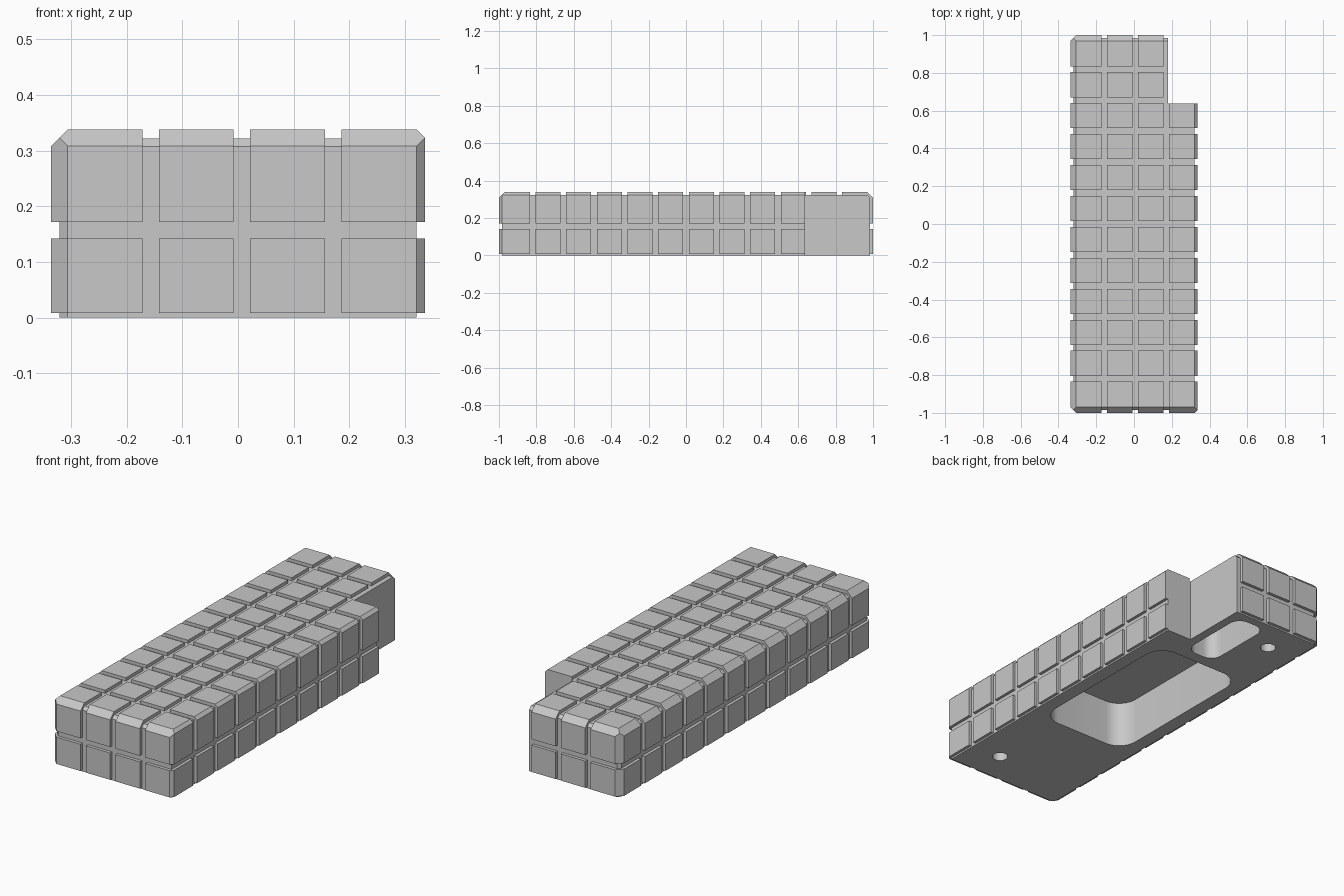
import bpy, bmesh
from mathutils import Vector, Matrix

cube = bpy.data.objects.get("Cube")
if cube:
    bpy.data.objects.remove(cube, do_unlink=True)

grey = bpy.data.materials.new("light grey")
grey.use_nodes = True
grey.diffuse_color = (0.58, 0.58, 0.58, 1)
grey.node_tree.nodes["Principled BSDF"].inputs["Base Color"].default_value = (0.58, 0.58, 0.58, 1)

NOTCH_X, NOTCH_Y = 0.18, 0.637
TILE, PITCH = 0.134, 0.164


def make_object(name, bm):
    mesh = bpy.data.meshes.new(name)
    bm.to_mesh(mesh)
    bm.free()
    mesh.materials.append(grey)
    obj = bpy.data.objects.new(name, mesh)
    bpy.context.collection.objects.link(obj)
    return obj


def box(lo, hi):
    bm = bmesh.new()
    lo, hi = Vector(lo), Vector(hi)
    bmesh.ops.create_cube(bm, size=1, matrix=Matrix.Translation((lo + hi) / 2)
                          @ Matrix.Diagonal((*(hi - lo), 1)))
    return bm


def everything(bm):
    return bm.verts[:] + bm.edges[:] + bm.faces[:]


def chamfered_block(lo, hi, wide, narrow):
    """Box with wide chamfers on the front, back and -x side, narrow ones on +x."""
    bm = box(lo, hi)
    edges = [(-1, 0, 1), (0, -1, 1), (0, 1, 1), (-1, -1, 0), (-1, 1, 0), (1, 0, 1), (1, -1, 0)]
    for direction in edges:
        n = Vector(direction)
        size = narrow if n.x > 0 else wide
        if not size:
            continue
        corner = Vector([h if c > 0 else l for c, l, h in zip(n, lo, hi)])
        reach = n.dot(corner) - size
        cut = bmesh.ops.bisect_plane(bm, geom=everything(bm), dist=1e-6, plane_co=n * reach / 2,
                                     plane_no=n, clear_outer=True)["geom_cut"]
        bmesh.ops.holes_fill(bm, edges=[e for e in cut if isinstance(e, bmesh.types.BMEdge)])
    bmesh.ops.recalc_face_normals(bm, faces=bm.faces)
    return bm


def rounded_box(lo, hi, radius):
    bm = box(lo, hi)
    upright = [e for e in bm.edges if abs(e.verts[0].co.z - e.verts[1].co.z) > 0.01]
    bmesh.ops.bevel(bm, geom=upright, offset=radius, segments=10, profile=0.5, affect='EDGES')
    return bm


def round_hole(x, y, radius, depth):
    bm = bmesh.new()
    bmesh.ops.create_cone(bm, cap_ends=True, segments=32, radius1=radius, radius2=radius,
                          depth=2 * depth, matrix=Matrix.Translation((x, y, 0)))
    return bm


# Body core with the corner notch, two pockets and two screw holes
body = make_object("body", chamfered_block((-0.321, -0.984, 0), (0.321, 0.984, 0.322), 0.015, 0))
cutters = {
    "notch_cutter": box((NOTCH_X, NOTCH_Y, -0.1), (0.5, 1.2, 0.5)),
    "large_pocket_cutter": rounded_box((-0.25, -0.39, -0.1), (0.25, 0.49, 0.235), 0.1),
    "small_pocket_cutter": rounded_box((-0.034, 0.55, -0.1), (0.134, 0.94, 0.235), 0.06),
    "front_hole_cutter": round_hole(0.157, -0.816, 0.037, 0.12),
    "back_hole_cutter": round_hole(-0.157, 0.816, 0.037, 0.12),
}
bpy.context.view_layer.objects.active = body
for name, bm in cutters.items():
    cutter = make_object(name, bm)
    cutter.hide_render = True
    mod = body.modifiers.new(name, 'BOOLEAN')
    mod.operation = 'DIFFERENCE'
    mod.solver = 'EXACT'
    mod.object = cutter
    bpy.ops.object.modifier_apply(modifier=name)
    bpy.data.objects.remove(cutter, do_unlink=True)
bpy.ops.object.select_all(action='DESELECT')
body.select_set(True)
bpy.ops.object.shade_smooth_by_angle(angle=0.6)

# Raised tiles: a chamfered shell split by grooves, then thickened inwards
shell = chamfered_block((-0.336, -1, 0.008), (0.336, 1, 0.338), 0.03, 0.015)
grooves = []
for axis, start, count in ((0, -0.306, 3), (1, -0.969, 11), (2, 0.008, 1)):
    for i in range(count):
        first = start + TILE + i * PITCH
        grooves.append((axis, first, first + PITCH - TILE))
cuts = [(a, v) for a, first, last in grooves for v in (first, last)] + [(1, NOTCH_Y)]
for axis, value in cuts:
    n = Vector((0, 0, 0))
    n[axis] = 1
    bmesh.ops.bisect_plane(shell, geom=everything(shell), dist=1e-6, plane_co=n * value, plane_no=n)


def is_gap(face):
    c = face.calc_center_median()
    in_groove = any(first < c[axis] < last for axis, first, last in grooves)
    return in_groove or face.normal.z < -0.5 or (c.x > NOTCH_X and c.y > NOTCH_Y)


bmesh.ops.delete(shell, geom=[f for f in shell.faces if is_gap(f)], context='FACES')
tiles = make_object("tiles", shell)
solid = tiles.modifiers.new("thickness", 'SOLIDIFY')
solid.thickness = 0.02
solid.offset = -1
solid.use_even_offset = True
